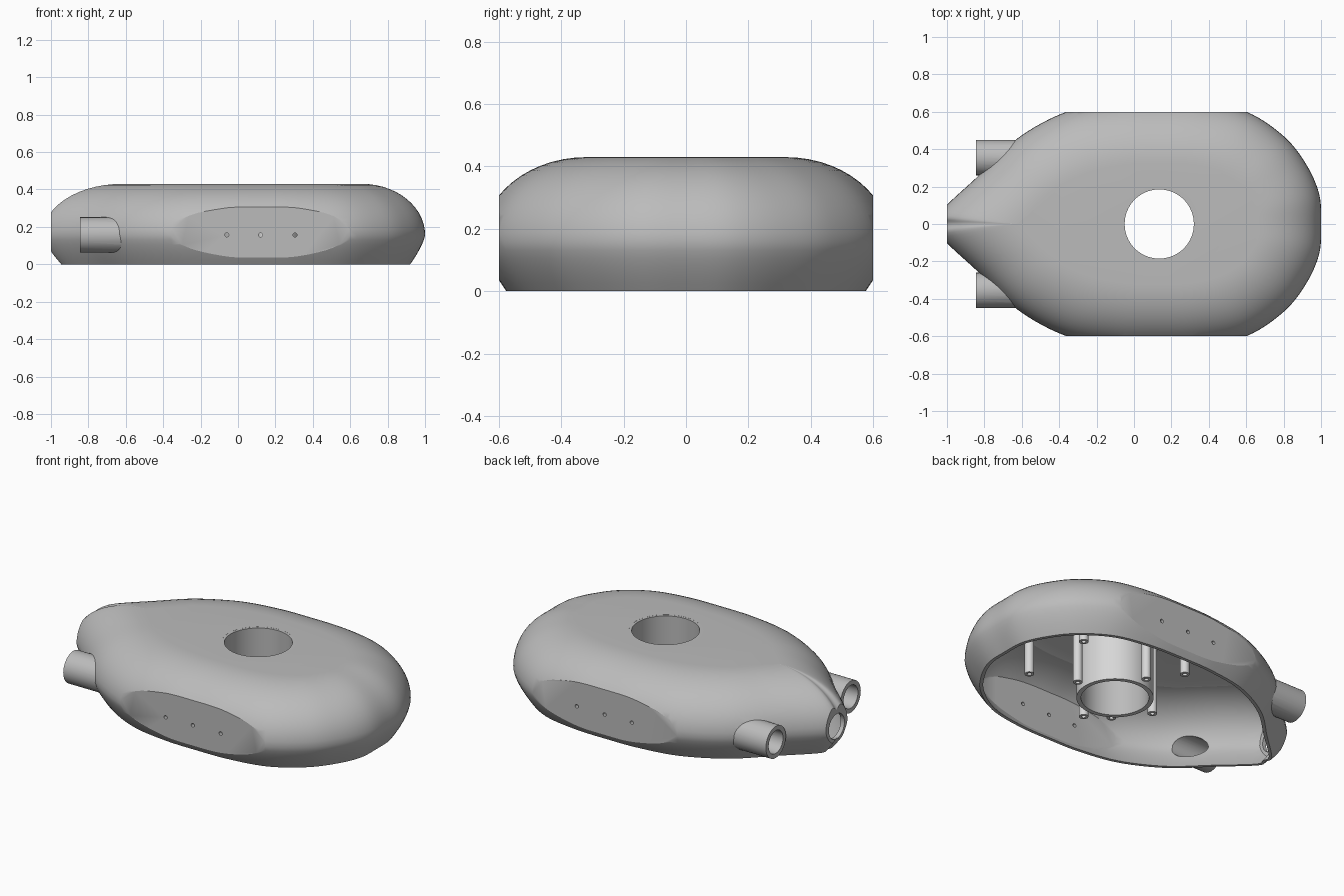
import bpy, bmesh, math
from mathutils import Vector, Matrix

if "Cube" in bpy.data.objects:
    bpy.data.objects.remove(bpy.data.objects["Cube"], do_unlink=True)

MID, TOP, WALL = 0.157, 0.43, 0.025
HUB_X = 0.135


def material(name, value):
    m = bpy.data.materials.new(name)
    m.use_nodes = True
    col = (value, value, value, 1)
    m.diffuse_color = col
    m.node_tree.nodes["Principled BSDF"].inputs["Base Color"].default_value = col
    return m


grey = material("grey plastic", 0.5)
light = material("light grey plastic", 0.68)


def finish(bm, name, mat):
    bmesh.ops.recalc_face_normals(bm, faces=bm.faces)
    mesh = bpy.data.meshes.new(name)
    bm.to_mesh(mesh)
    bm.free()
    mesh.materials.append(mat)
    ob = bpy.data.objects.new(name, mesh)
    bpy.context.collection.objects.link(ob)
    return ob


def smooth(ob, angle=28):
    for p in ob.data.polygons:
        p.use_smooth = True
    ob.data.set_sharp_from_angle(angle=math.radians(angle))


def add_rod(bm, start, end, radius, sides=32):
    a, b = Vector(start), Vector(end)
    rot = (b - a).to_track_quat('Z', 'Y').to_matrix().to_4x4()
    bmesh.ops.create_cone(bm, cap_ends=True, segments=sides, radius1=radius, radius2=radius,
                          depth=(b - a).length, matrix=Matrix.Translation((a + b) / 2) @ rot)


def rods(name, specs, sides=32):
    bm = bmesh.new()
    for start, end, radius in specs:
        add_rod(bm, start, end, radius, sides)
    return finish(bm, name, grey)


def boolean(ob, tool, op):
    mod = ob.modifiers.new("cut", 'BOOLEAN')
    mod.object, mod.operation, mod.solver = tool, op, 'EXACT'
    bpy.context.view_layer.objects.active = ob
    bpy.ops.object.modifier_apply(modifier=mod.name)
    bpy.data.objects.remove(tool, do_unlink=True)


# Half outline: widest plan point, then matching point on the flat top
HALF = [(-1.03, 0, -.62, 0), (-1.03, .07, -.61, .01), (-.84, .25, -.50, .12),
        (-.62, .46, -.40, .20), (-.36, .60, -.22, .28), (-.1, .648, -.03, .315),
        (.12, .655, .12, .32), (.35, .648, .30, .315), (.6, .60, .45, .28),
        (.8, .47, .56, .22), (.92, .32, .62, .15), (.99, .16, .66, .08), (1, 0, .66, 0)]


def outline(steps=6):
    ctrl = [Vector(p) for p in HALF]
    ctrl += [Vector((p[0], -p[1], p[2], -p[3])) for p in HALF[-2:0:-1]]
    n, pts = len(ctrl), []
    for i in range(n):
        a, b, c, d = (ctrl[(i + k) % n] for k in (-1, 0, 1, 2))
        for s in range(steps):
            t = s / steps
            pts.append(b + (c - a) * (t / 2) + (2 * a - 5 * b + 4 * c - d) * (t * t / 2)
                       + (3 * b - a - 3 * c + d) * (t ** 3 / 2))
    return pts


def hull(name, inset, floor):
    """Domed teardrop solid with its sides and nose sliced flat."""
    bm = bmesh.new()
    levels = []
    for i in range(7):
        z = floor + (MID - floor) * i / 6
        levels.append((z, 1 - .235 * ((MID - z) / MID) ** 1.4))
    for i in range(1, 15):
        a = math.pi / 2 * i / 14
        levels.append((MID + (TOP - inset - MID) * math.sin(a), max(math.cos(a), .004)))
    rings = []
    for z, s in levels:
        ring = []
        for p in outline():
            wide, flat = Vector(p[:2]), Vector(p[2:])
            wide = wide + (flat - wide).normalized() * inset
            q = flat + (wide - flat) * s
            ring.append(bm.verts.new((q.x, q.y, z)))
        rings.append(ring)
    n = len(rings[0])
    for lo, hi in zip(rings, rings[1:]):
        for i in range(n):
            bm.faces.new((lo[i], lo[(i + 1) % n], hi[(i + 1) % n], hi[i]))
    bm.faces.new(rings[0])
    bm.faces.new(rings[-1])
    cuts = [((0, .6 - inset, 0), (0, 1, 0)), ((0, inset - .6, 0), (0, -1, 0)),
            ((inset - 1, 0, 0), (-1, 0, 0))]
    for co, no in cuts:
        res = bmesh.ops.bisect_plane(bm, geom=bm.verts[:] + bm.edges[:] + bm.faces[:],
                                     plane_co=co, plane_no=no, clear_outer=True)
        edges = [g for g in res["geom_cut"] if isinstance(g, bmesh.types.BMEdge)]
        bmesh.ops.holes_fill(bm, edges=edges, sides=0)
    bmesh.ops.remove_doubles(bm, verts=bm.verts, dist=1e-5)
    return finish(bm, name, grey)


# Shell: outer solid with two side spouts, hollowed from below
shell = hull("shell", 0, 0)
boolean(shell, rods("spouts", [((-.845, y, MID), (-.45, y, MID), .095) for y in (-.355, .355)]), 'UNION')
boolean(shell, hull("cavity", WALL, -.03), 'DIFFERENCE')

# Bores: spouts, nose opening, top opening and the pin holes in the side flats
bores = [((-.95, y, MID), (-.4, y, MID), .068) for y in (-.355, .355)]
bores += [((-1.1, 0, MID), (-.8, 0, MID), .074), ((HUB_X, 0, .3), (HUB_X, 0, .6), .2)]
boolean(shell, rods("bores", bores, 48), 'DIFFERENCE')
pins = [((x, s * .5, MID), (x, s * .7, MID), .011) for x in (-.06, .12, .305) for s in (-1, 1)]
boolean(shell, rods("pins", pins, 12), 'DIFFERENCE')

# Inner ceiling gets the lighter colour
shell.data.materials.append(light)
for p in shell.data.polygons:
    if p.normal.z < -.99 and p.center.z > .38:
        p.material_index = 1
smooth(shell)


def tube(name, x, y, z0, z1, outer, inner, depth, sides):
    """Hollow upright tube; the bore runs up from the bottom to the given depth."""
    bm = bmesh.new()
    add_rod(bm, (x, y, z0), (x, y, z1), outer, sides)
    ob = finish(bm, name, light)
    boolean(ob, rods("bore", [((x, y, z0 - .05), (x, y, z0 + depth), inner)], sides), 'DIFFERENCE')
    smooth(ob)
    return ob


# Central tube
hub = tube("central_tube", HUB_X, 0, .002, TOP - .0005, .21, .185, .6, 64)
hub.data.materials.append(grey)
for p in hub.data.polygons:
    out = Vector((p.center.x - HUB_X, p.center.y, 0))
    if p.normal.z > .9 or p.normal.dot(out) < -.01:
        p.material_index = 1

# Screw posts: four long ones around the tube, four short ones further out
for i, (dx, dy) in enumerate([(1, 0), (-1, 0), (0, 1), (0, -1)]):
    tube(f"long_post_{i + 1}", HUB_X + .265 * dx, .265 * dy, .002, .415, .026, .012, .08, 20)
for i, (x, y) in enumerate([(.55, .23), (.55, -.23), (-.1, .31), (-.1, -.31)]):
    tube(f"short_post_{i + 1}", x, y, .1, .405, .026, .012, .08, 20)
